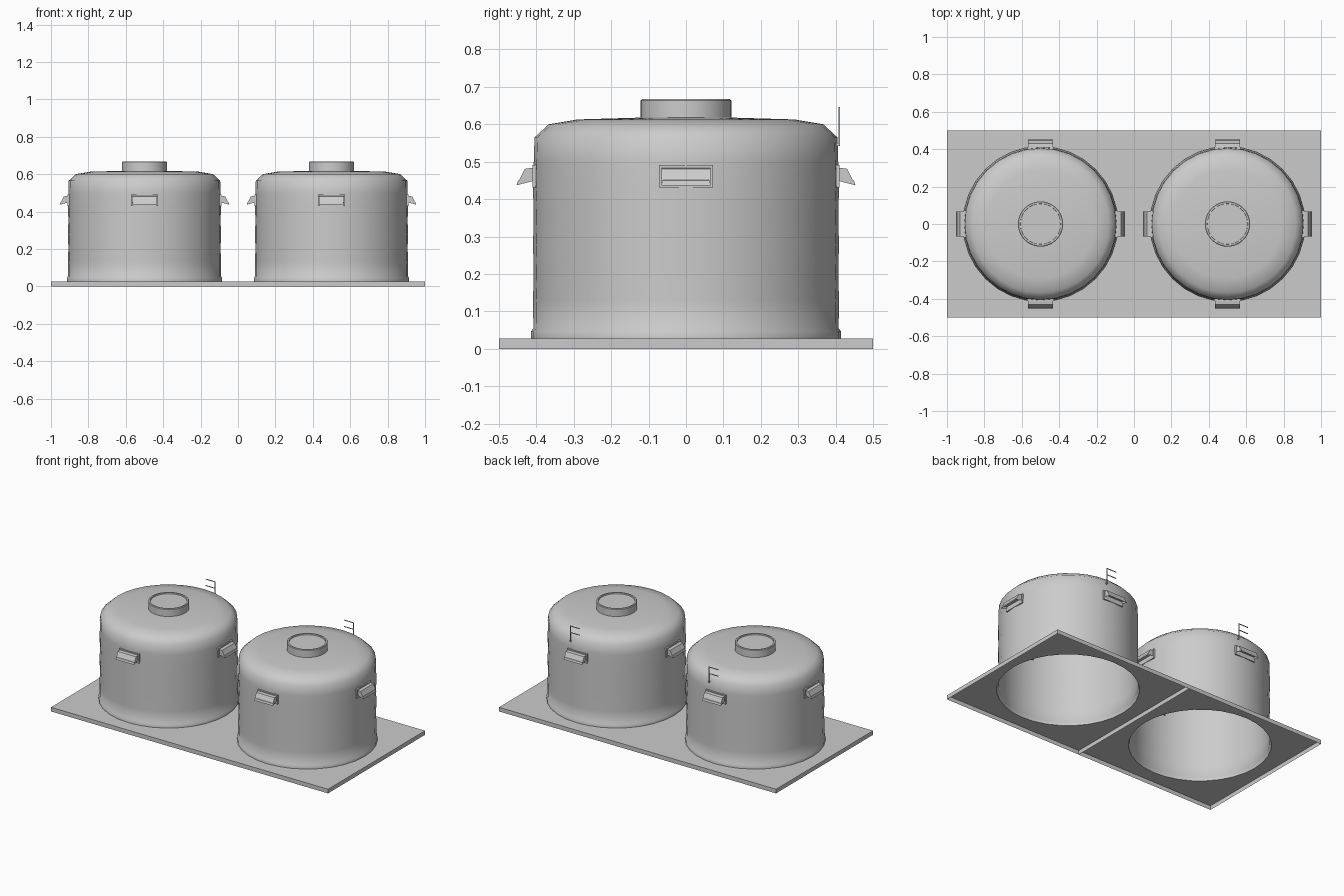
import bpy, bmesh, math
from mathutils import Matrix, Vector

cube = bpy.data.objects.get("Cube")
if cube:
    bpy.data.objects.remove(cube, do_unlink=True)

grey = bpy.data.materials.new("light_grey")
grey.use_nodes = True
COLOUR = (0.6, 0.6, 0.6, 1)
grey.diffuse_color = COLOUR
grey.node_tree.nodes["Principled BSDF"].inputs["Base Color"].default_value = COLOUR

SEGMENTS = 32
PLATE_TOP = 0.027


def finish(name, bm, smooth=None):
    """Turn a bmesh into a named object, optionally smooth shaded by angle."""
    mesh = bpy.data.meshes.new(name)
    bm.to_mesh(mesh)
    bm.free()
    mesh.materials.append(grey)
    obj = bpy.data.objects.new(name, mesh)
    bpy.context.collection.objects.link(obj)
    if smooth:
        bpy.ops.object.select_all(action='DESELECT')
        obj.select_set(True)
        bpy.context.view_layer.objects.active = obj
        bpy.ops.object.shade_smooth_by_angle(angle=math.radians(smooth))
    return obj


def ring(bm, radius, z, cx):
    step = math.tau / SEGMENTS
    return [bm.verts.new((cx + radius * math.cos(i * step), radius * math.sin(i * step), z))
            for i in range(SEGMENTS)]


def bridge(bm, low, high):
    for i in range(len(low)):
        j = (i + 1) % len(low)
        bm.faces.new((low[i], low[j], high[j], high[i]))


def lathe(name, profile, cx, smooth, cap=False):
    bm = bmesh.new()
    rings = [ring(bm, r, z, cx) for r, z in profile]
    for low, high in zip(rings, rings[1:]):
        bridge(bm, low, high)
    if cap:
        bm.faces.new(rings[-1])
    return finish(name, bm, smooth)


def box(bm, low, high, matrix=Matrix()):
    low, high = Vector(low), Vector(high)
    size = Matrix.Diagonal((*(high - low), 1))
    bmesh.ops.create_cube(bm, size=1, matrix=matrix @ Matrix.Translation((low + high) / 2) @ size)


def base_tray(name, cx):
    """Square sheet with a round hole and a skirt, open underneath."""
    bm = bmesh.new()
    hole = ring(bm, 0.415, PLATE_TOP, cx)
    edge, foot = [], []
    for v in hole:
        x, y = v.co.x - cx, v.co.y
        k = 0.5 / max(abs(x), abs(y))
        edge.append(bm.verts.new((cx + x * k, y * k, PLATE_TOP)))
        foot.append(bm.verts.new((cx + x * k, y * k, 0)))
    bridge(bm, edge, hole)
    for i in range(SEGMENTS):
        j = (i + 1) % SEGMENTS
        # the shared middle wall is made once
        if cx > 0 and abs(edge[i].co.x) + abs(edge[j].co.x) < 0.001:
            continue
        bm.faces.new((foot[i], foot[j], edge[j], edge[i]))
    finish(name, bm)


def vent(name, turn):
    """Sloping hood with a recessed underside on a thin frame."""
    bm = bmesh.new()
    section = [(0.395, 0.452), (0.453, 0.437), (0.431, 0.481), (0.395, 0.486)]
    sides = [[bm.verts.new(turn @ Vector((r, w, z))) for r, z in section] for w in (-0.066, 0.066)]
    bm.faces.new(sides[0])
    bm.faces.new(sides[1][::-1])
    for i in range(len(section)):
        j = (i + 1) % len(section)
        face = bm.faces.new((sides[0][j], sides[0][i], sides[1][i], sides[1][j]))
        if i == 0:
            under = face
    bmesh.ops.recalc_face_normals(bm, faces=bm.faces)
    bmesh.ops.inset_region(bm, faces=[under], thickness=0.006, depth=0)
    bmesh.ops.translate(bm, verts=under.verts, vec=(0, 0, 0.012))
    box(bm, (0.395, -0.072, 0.431), (0.411, 0.072, 0.491), turn)
    finish(name, bm)


# Tank shell: foot flange, faintly rippled wall, rounded shoulder, shallow roof
wall = [(0.409 - 0.002 * (i % 2), 0.13 + 0.074 * i) for i in range(6)]
shell = ([(0.415, PLATE_TOP), (0.415, 0.046), (0.408, 0.055)] + wall +
         [(0.405, 0.565), (0.367, 0.6), (0.29, 0.613), (0.12, 0.618)])
# Roof hatch: short collar with a slightly sunken lid
hatch = [(0.121, 0.617), (0.121, 0.664), (0.118, 0.667), (0.109, 0.667), (0.108, 0.66)]

for side, cx in (("right", -0.5), ("left", 0.5)):
    base_tray(f"{side}_base_tray", cx)
    lathe(f"{side}_tank_shell", shell, cx, 55)
    lathe(f"{side}_roof_hatch", hatch, cx, 40, cap=True)

    # Four vents around the upper wall
    for n, place in enumerate(("left", "back", "right", "front")):
        turn = Matrix.Translation((cx, 0, 0)) @ Matrix.Rotation(n * math.pi / 2, 4, 'Z')
        vent(f"{side}_tank_{place}_vent", turn)

    # Thin mast with two arms behind the roof
    bm = bmesh.new()
    mx = cx + 0.048
    box(bm, (mx - 0.002, 0.408, 0.542), (mx + 0.002, 0.412, 0.646))
    box(bm, (mx - 0.004, 0.395, 0.542), (mx + 0.004, 0.412, 0.55))
    for z in (0.642, 0.6):
        box(bm, (mx - 0.068, 0.408, z), (mx, 0.412, z + 0.004))
    finish(f"{side}_mast", bm)
